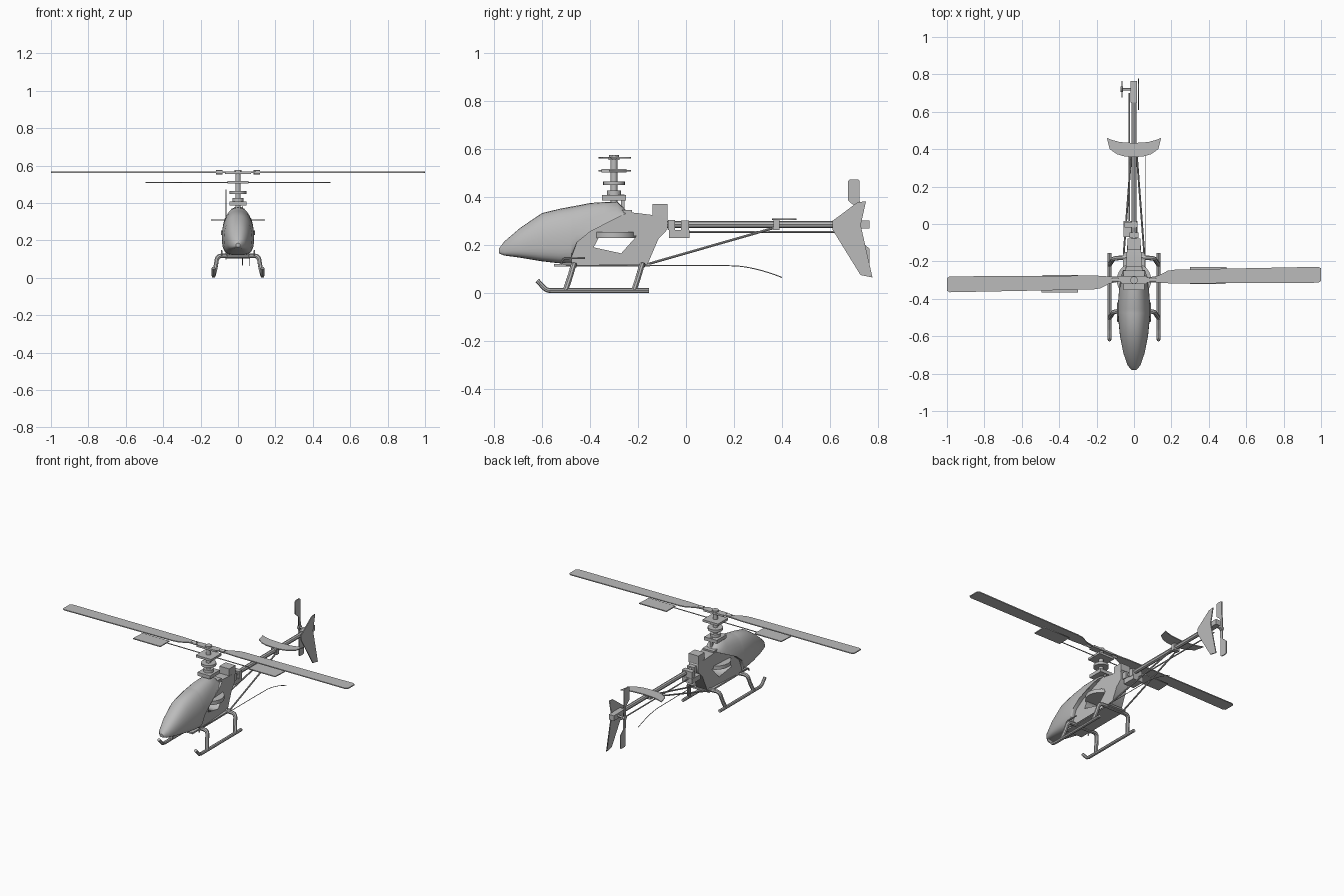
import bpy, bmesh, math
from mathutils import Vector

if "Cube" in bpy.data.objects:
    bpy.data.objects.remove(bpy.data.objects["Cube"])

grey = bpy.data.materials.new("plain_grey")
grey.use_nodes = True
grey.diffuse_color = (0.5, 0.5, 0.5, 1)
grey.node_tree.nodes["Principled BSDF"].inputs["Base Color"].default_value = (0.5, 0.5, 0.5, 1)

MAST_Y = -0.3
BOOM_Z = 0.285


def finish(ob, smooth=False):
    if ob.name not in bpy.context.collection.objects:
        bpy.context.collection.objects.link(ob)
    bpy.ops.object.select_all(action='DESELECT')
    ob.select_set(True)
    bpy.context.view_layer.objects.active = ob
    if ob.type == 'CURVE':
        bpy.ops.object.convert(target='MESH')
        ob = bpy.context.view_layer.objects.active
    ob.data.materials.clear()
    ob.data.materials.append(grey)
    if smooth:
        bpy.ops.object.shade_smooth_by_angle(angle=math.radians(35))
    return ob


def from_bmesh(name, bm, smooth=False):
    bmesh.ops.recalc_face_normals(bm, faces=bm.faces)
    mesh = bpy.data.meshes.new(name)
    bm.to_mesh(mesh)
    bm.free()
    return finish(bpy.data.objects.new(name, mesh), smooth)


def box(name, lo, hi):
    bm = bmesh.new()
    bmesh.ops.create_cube(bm, size=1)
    for v in bm.verts:
        v.co = [(a + b) / 2 + c * (b - a) for a, b, c in zip(lo, hi, v.co)]
    return from_bmesh(name, bm)


def cylinder(name, centre, axis, radius, length, sides=24, top=None):
    bm = bmesh.new()
    bmesh.ops.create_cone(bm, cap_ends=True, segments=sides, radius1=radius,
                          radius2=radius if top is None else top, depth=length)
    turn = Vector(axis).to_track_quat('Z', 'Y')
    for v in bm.verts:
        v.co = turn @ v.co + Vector(centre)
    return from_bmesh(name, bm, True)


def tube(name, points, radius):
    curve = bpy.data.curves.new(name, 'CURVE')
    curve.dimensions = '3D'
    curve.bevel_depth = radius
    curve.bevel_resolution = 2
    curve.use_fill_caps = True
    s = curve.splines.new('NURBS')
    s.points.add(len(points) - 1)
    for p, co in zip(s.points, points):
        p.co = (*co, 1)
    s.use_endpoint_u = True
    s.order_u = min(3, len(points))
    s.resolution_u = 6
    return finish(bpy.data.objects.new(name, curve), True)


def plate(name, loops, half, upright=True, offset=0):
    """Flat outline with optional holes; upright ones lie in the y-z plane."""
    curve = bpy.data.curves.new(name, 'CURVE')
    curve.dimensions = '2D'
    curve.fill_mode = 'BOTH'
    curve.extrude = half
    for loop in loops:
        s = curve.splines.new('POLY')
        s.points.add(len(loop) - 1)
        for p, (u, v) in zip(s.points, loop):
            p.co = (u, v, 0, 1)
        s.use_cyclic_u = True
    ob = finish(bpy.data.objects.new(name, curve))
    for v in ob.data.vertices:
        a, b, c = v.co
        v.co = (c + offset, a, b) if upright else (a, b, c + offset)
    return ob


# Canopy: lofted rounded sections, underside trimmed along the rear edge
stations = [(-0.78, .165, .185, .012), (-0.757, .156, .215, .034), (-0.69, .147, .272, .057),
            (-0.6, .132, .333, .075), (-0.53, .124, .35, .082), (-0.478, .122, .36, .086),
            (-0.477, .15, .36, .086), (-0.455, .21, .364, .086), (-0.4, .255, .375, .084),
            (-0.34, .286, .379, .079), (-0.285, .314, .38, .072), (-0.245, .334, .34, .058)]
bm = bmesh.new()
rings = []
SIDES = 32
for y, low, high, wide in stations:
    base = low if y < -0.4775 else 0.122
    mid = base + 0.4 * (high - base)
    ring = []
    for i in range(SIDES):
        t = math.tau * i / SIDES
        c, s = math.cos(t), math.sin(t)
        power = 0.85 if s > 0 else 0.5
        x = wide * math.copysign(abs(c) ** power, c)
        z = mid + s * (high - mid) if s > 0 else mid - abs(s) ** 0.7 * (mid - base)
        ring.append(bm.verts.new((x, y, max(z, low))))
    rings.append(ring)
for a, b in zip(rings, rings[1:]):
    for i in range(SIDES):
        j = (i + 1) % SIDES
        bm.faces.new((a[i], a[j], b[j], b[i]))
bm.faces.new(rings[0])
bm.faces.new(rings[-1])
from_bmesh("canopy", bm, True)

# Main frame: slab with a window, narrowing to the rear
outline = [(-.477, .12), (-.16, .12), (-.115, .225), (-.077, .265), (-.077, .325),
           (-.14, .325), (-.245, .338), (-.4, .3), (-.477, .2)]
window = [(-.385, .19), (-.27, .165), (-.205, .238), (-.36, .238)]
frame = plate("main_frame", [outline, window], 1)
for v in frame.data.vertices:
    v.co.x *= 0.06 + (v.co.y + 0.45) / 0.35 * -0.025
box("floor_plate", (-.06, -.55, .111), (.06, -.15, .121))
box("rear_servo", (-.035, -.14, .315), (.035, -.077, .37))
box("top_servo", (-.04, -.27, .32), (.04, -.225, .345))
cylinder("main_gear", (0, MAST_Y, .242), (0, 0, 1), .092, .024, 40)

# Mast and rotor head
cylinder("mast", (0, MAST_Y, .405), (0, 0, 1), .014, .34)
box("mast_bearing", (-.045, MAST_Y - .05, .386), (.045, MAST_Y + .05, .408))
cylinder("lower_swashplate", (0, MAST_Y, .417), (0, 0, 1), .03, .02)
cylinder("upper_swashplate", (0, MAST_Y, .457), (0, 0, 1), .045, .016)
box("flybar_yoke", (-.055, MAST_Y - .052, .503), (.055, MAST_Y + .052, .517))
cylinder("rotor_cap", (0, MAST_Y, .57), (0, 0, 1), .02, .012)
box("rotor_hub", (-.07, MAST_Y - .022, .555), (.07, MAST_Y + .022, .567))
box("control_link", (-.006, -.27, .34), (.006, -.256, .41))
tube("flybar", [(-.49, MAST_Y, .51), (.49, MAST_Y, .51)], .003)

# Main blades and flybar paddles, turned half a circle about the mast
blade = [(.03, -.017), (.14, -.017), (.2, -.021), (.985, -.017), (1, -.008), (1, .06),
         (.985, .068), (.22, .053), (.18, .047), (.13, .021), (.08, .012), (.03, .012)]
paddle = [(.3, -.024), (.49, -.024), (.495, .068), (.3, .068)]
for side, turn in (("left", 1), ("right", -1)):
    for part, shape, half, z in (("main_blade", blade, .003, .564), ("paddle", paddle, .003, .51)):
        loop = [(turn * x, MAST_Y + .003 + turn * y) for x, y in shape]
        plate(f"{side}_{part}", [loop], half, False, z)
    cylinder(f"{side}_blade_grip", (turn * .1, MAST_Y, .564), (1, 0, 0), .011, .035, 12)

# Tail boom, its fittings and the control rod
tube("tail_boom", [(0, -.1, BOOM_Z), (0, .7, BOOM_Z)], .014)
box("boom_clamp", (-.024, -.075, .262), (.024, -.045, .305))
box("tail_servo", (-.055, -.07, .23), (.018, .015, .262))
box("tail_servo_mount", (-.05, -.02, .255), (.02, .012, .303))
tube("tail_control_rod", [(-.025, -.03, .255), (-.025, .7, .255)], .004)
box("tail_gearbox", (-.02, .65, .268), (.016, .765, .302))

# Tail fin and tail rotor
plate("tail_fin", [[(.61, .3), (.715, .378), (.75, .382), (.728, .283), (.777, .065),
                    (.727, .075), (.61, .265)]], .003, True, .024)
cylinder("tail_shaft", (-.035, .72, BOOM_Z), (1, 0, 0), .006, .075, 12)
cylinder("tail_hub", (-.065, .72, BOOM_Z), (1, 0, 0), .014, .014, 16)
for name, turn in (("upper", 1), ("lower", -1)):
    shape = [(.01, .0), (.008, .07), (.004, .1), (.004, .182), (-.002, .187),
             (-.038, .187), (-.044, .182), (-.044, .1), (-.01, .07), (-.01, 0)]
    plate(f"{name}_tail_blade", [[(.72 + turn * y, BOOM_Z + turn * z) for y, z in shape]],
          .003, True, -.065)

# Horizontal stabiliser: swept crescent
half = [(0, .358), (.05, .361), (.09, .373), (.13, .4), (.145, .46), (.12, .45), (.075, .438), (0, .433)]
crescent = half + [(-x, y) for x, y in reversed(half[1:-1])]
plate("stabiliser", [crescent], .003, False, .308)
box("stabiliser_mount", (-.02, .365, .262), (.02, .39, .306))

# Landing gear and boom braces, mirrored left and right
for side, m in (("left", 1), ("right", -1)):
    tube(f"{side}_skid", [(m * .131, -.62, .052), (m * .131, -.6, .03), (m * .131, -.58, .01),
                          (m * .131, -.54, .01), (m * .131, -.155, .01)], .01)
    for end, y in (("front", -.465), ("rear", -.18)):
        tube(f"{side}_{end}_leg", [(0, y, .116), (m * .06, y, .116), (m * .112, y - .004, .118),
                                   (m * .118, y - .02, .06), (m * .131, y - .037, .012)], .012)
    tube(f"{side}_boom_brace", [(m * .055, -.16, .12), (m * .014, .38, .275)], .005)
    tube(f"{side}_canopy_rod", [(m * .088, -.42, .145), (m * .088, -.49, .145),
                                (m * .088, -.515, .143), (m * .086, -.52, .12)], .004)

# Trailing aerial
tube("aerial", [(.063, -.5, .115), (.063, .1, .115), (.063, .28, .112), (.063, .4, .065)], .002)
